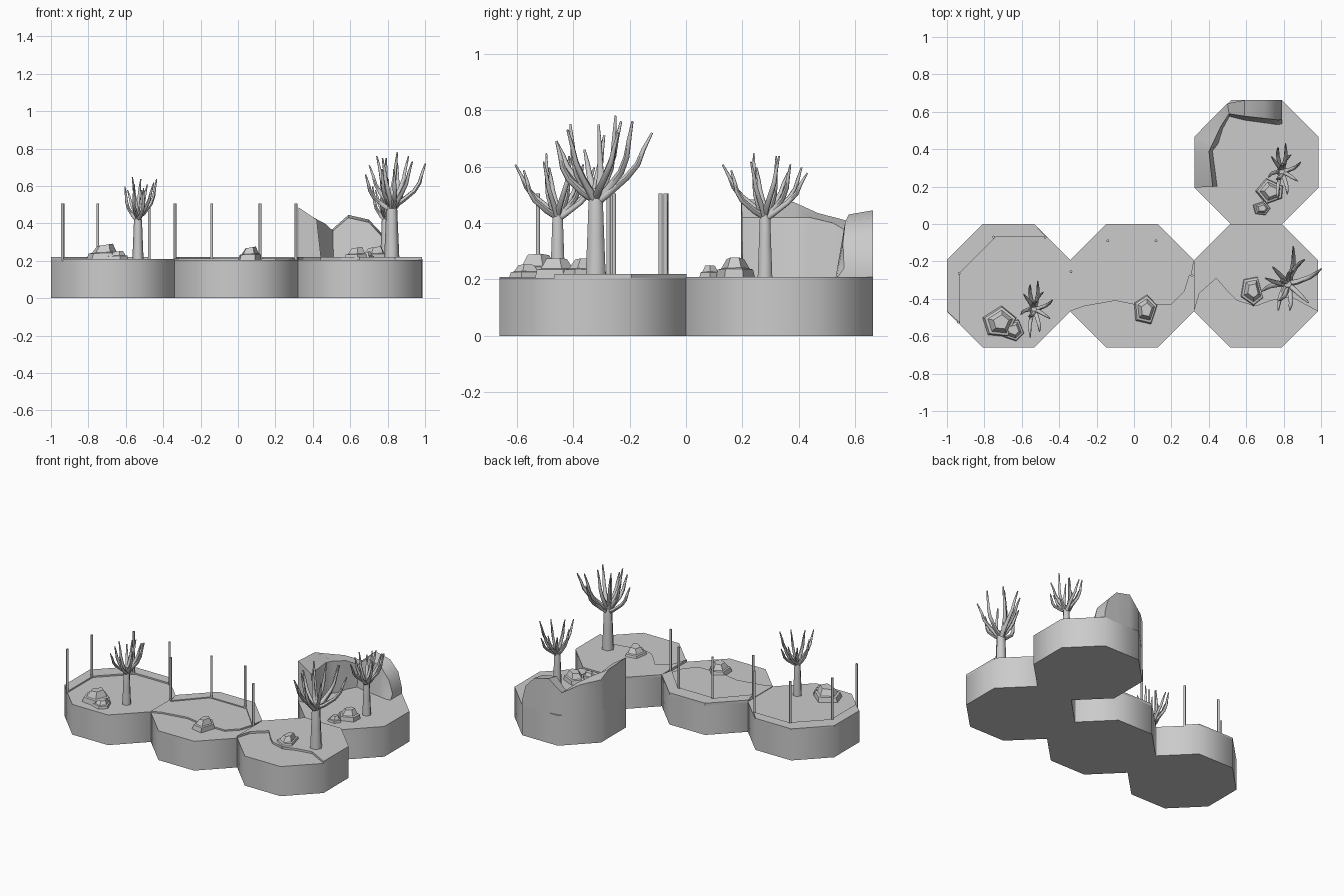
import bpy, bmesh, math, random
from mathutils import Vector

if "Cube" in bpy.data.objects:
    bpy.data.objects.remove(bpy.data.objects["Cube"])

random.seed(4)
R, K = 0.331, 0.137          # octagon half width and half side length
A, B, C, D = (-0.67, -0.33), (-0.01, -0.33), (0.652, -0.33), (0.655, 0.331)


def finish(name, bm, smooth=None):
    bmesh.ops.recalc_face_normals(bm, faces=bm.faces)
    me = bpy.data.meshes.new(name)
    bm.to_mesh(me)
    bm.free()
    ob = bpy.data.objects.new(name, me)
    bpy.context.collection.objects.link(ob)
    if smooth:
        bpy.ops.object.select_all(action='DESELECT')
        ob.select_set(True)
        bpy.context.view_layer.objects.active = ob
        bpy.ops.object.shade_smooth_by_angle(angle=math.radians(smooth))
    return ob


def loft(name, rings, smooth=None):
    """Skin a list of equal closed rings and cap both ends."""
    bm = bmesh.new()
    vs = [[bm.verts.new(p) for p in r] for r in rings]
    n = len(vs[0])
    for a, b in zip(vs, vs[1:]):
        for i in range(n):
            j = (i + 1) % n
            bm.faces.new((a[i], a[j], b[j], b[i]))
    bm.faces.new(vs[0])
    bm.faces.new(vs[-1])
    return finish(name, bm, smooth)


def prism(name, pts, z0, z1, smooth=None):
    return loft(name, [[(x, y, z) for x, y in pts] for z in (z0, z1)], smooth)


def octagon(c):
    """Corners counter-clockwise, starting at the lower right side."""
    o = [(R, -K), (R, K), (K, R), (-K, R), (-R, K), (-R, -K), (-K, -R), (K, -R)]
    return [(c[0] + x, c[1] + y) for x, y in o]


# Octagonal ground tiles
for name, c, h in (("left_tile", A, 0.209), ("middle_tile", B, 0.203),
                   ("right_tile", C, 0.205), ("back_tile", D, 0.209)):
    prism(name, octagon(c), 0, h, 50)

# Raised banks behind the shore lines
ob, oc, oa = octagon(B), octagon(C), octagon(A)
shore_b = [(-0.27, -0.44), (-0.1, -0.41), (0.0, -0.43), (0.08, -0.455),
           (0.12, -0.43), (0.2, -0.43), (0.27, -0.36)]
prism("middle_bank", ob[1:6] + shore_b, 0.203, 0.213)
shore_c = [(0.35, -0.37), (0.44, -0.29), (0.5, -0.36), (0.55, -0.41),
           (0.65, -0.44), (0.73, -0.41), (0.84, -0.39)]
prism("right_bank", oc[0:6] + shore_c, 0.205, 0.219)

# Low fence kerbs
kerb_a = [(-0.93, -0.53), (-0.93, -0.26), (-0.74, -0.07), (-0.47, -0.07)]
prism("left_kerb", oa[2:6] + kerb_a, 0.209, 0.219)
kerb_b = [(-0.32, -0.28), (-0.15, -0.095), (0.13, -0.095), (0.305, -0.28)]
prism("middle_kerb", ob[1:5] + kerb_b, 0.213, 0.22)

# Fence posts
for i, (x, y) in enumerate([(-0.94, -0.525), (-0.935, -0.265), (-0.75, -0.07),
                            (-0.475, -0.072), (-0.337, -0.255), (-0.14, -0.09),
                            (0.118, -0.09), (0.31, -0.275)]):
    ring = [(x + 0.0075 * math.cos(t * math.pi / 4), y + 0.0075 * math.sin(t * math.pi / 4))
            for t in range(8)]
    prism(f"fence_post_{i + 1}", ring, 0.2, 0.505, 50)

# Cliff wall: outer foot, inner foot, outer and inner crest heights
stations = [((0.324, 0.195), (0.445, 0.20), 0.485, 0.42),
            ((0.324, 0.38), (0.42, 0.39), 0.475, 0.42),
            ((0.324, 0.468), (0.45, 0.43), 0.435, 0.42),
            ((0.42, 0.565), (0.475, 0.51), 0.41, 0.40),
            ((0.50, 0.645), (0.51, 0.575), 0.365, 0.36),
            ((0.59, 0.662), (0.59, 0.555), 0.445, 0.43),
            ((0.70, 0.662), (0.70, 0.54), 0.42, 0.405),
            ((0.765, 0.662), (0.77, 0.53), 0.35, 0.33),
            ((0.792, 0.662), (0.792, 0.535), 0.25, 0.24)]
rings = []
for (ox, oy), (ix, iy), zo, zi in stations:
    tx, ty = ix + (ox - ix) * 0.2, iy + (oy - iy) * 0.2
    rings.append([(ox, oy, 0.205), (ox, oy, zo), (tx, ty, zi), (ix, iy, 0.205)])
loft("cliff_wall", rings, 45)


# Faceted rocks: stacked irregular rings
def rock(name, x, y, rx, ry, z, h, turn, sides=5):
    ang = [turn + (i + random.uniform(-0.2, 0.2)) * math.tau / sides for i in range(sides)]
    rings = []
    for s, t in ((1, 0), (0.9, 0.45), (0.72, 0.5), (0.45, 1)):
        rings.append([(x + rx * s * math.cos(a) + 0.1 * rx * t, y + ry * s * math.sin(a),
                       z + h * t * (1 + 0.08 * math.cos(a))) for a in ang])
    loft(name, rings)


rock("left_rock", -0.72, -0.525, 0.095, 0.09, 0.205, 0.08, 0.4)
rock("left_low_rock", -0.65, -0.565, 0.065, 0.065, 0.205, 0.045, 1.1)
rock("middle_rock", 0.06, -0.46, 0.068, 0.085, 0.203, 0.068, 0.3)
rock("right_rock", 0.63, -0.355, 0.07, 0.085, 0.205, 0.065, 0.9)
rock("back_rock", 0.725, 0.175, 0.078, 0.072, 0.205, 0.068, 0.5)
rock("back_small_rock", 0.68, 0.085, 0.05, 0.042, 0.205, 0.042, 1.4)


# Bare trees: tapered trunk and limbs swept from curves
def tree(name, base, r, fork, tips, k):
    cu = bpy.data.curves.new(name, 'CURVE')
    cu.dimensions = '3D'
    cu.bevel_depth = 1
    cu.bevel_resolution = 1
    cu.use_fill_caps = True

    def sweep(pts):
        sp = cu.splines.new('POLY')
        sp.points.add(len(pts) - 1)
        for p, (co, rad) in zip(sp.points, pts):
            p.co = (*co, 1)
            p.radius = rad

    sweep([(Vector((0, 0, 0)), r), (Vector((0, 0, fork * 0.5)), r * 0.84),
           (Vector((0, 0, fork * 0.9)), r * 0.72), (Vector((0, 0, fork * 1.08)), r * 0.5)])
    for i, (x, y, z) in enumerate(tips):
        z0 = fork * (0.9 + 0.03 * (i % 3))
        wob = 0.012 * k * (-1) ** i
        pts = []
        for s, t, rad in ((0, 0, 0.016), (0.25, 0.13, 0.014), (0.6, 0.36, 0.012),
                          (0.78, 0.55, 0.0105), (0.87, 0.76, 0.008), (1, 1, 0.004)):
            w = wob * math.sin(s * math.pi)
            pts.append((Vector((x * s - w, y * s + w, z0 + (z - z0) * t)), rad * k))
        sweep(pts)
    ob = bpy.data.objects.new(name, cu)
    ob.location = base
    bpy.context.collection.objects.link(ob)
    bpy.ops.object.select_all(action='DESELECT')
    ob.select_set(True)
    bpy.context.view_layer.objects.active = ob
    bpy.ops.object.convert(target='MESH')
    bpy.ops.object.shade_smooth_by_angle(angle=math.radians(60))


small = [(-0.07, -0.03, 0.39), (-0.055, 0.08, 0.37), (-0.02, 0.13, 0.39), (0.02, 0.15, 0.37),
         (0.05, 0.09, 0.40), (0.10, 0.05, 0.43), (0.085, -0.05, 0.41), (0.03, -0.12, 0.38),
         (-0.02, -0.15, 0.40), (-0.03, -0.04, 0.44), (0.015, 0.04, 0.43)]
big = [(-0.14, -0.04, 0.45), (-0.12, 0.03, 0.50), (-0.05, -0.14, 0.48), (0.03, 0.20, 0.51),
       (0.09, 0.13, 0.55), (0.18, 0.08, 0.51), (0.11, -0.10, 0.52), (0.01, -0.14, 0.48),
       (0.03, 0.07, 0.57), (-0.05, -0.09, 0.54), (-0.03, 0.01, 0.54), (-0.08, 0.09, 0.55)]
tree("left_tree", (-0.535, -0.455, 0.207), 0.03, 0.23, small, 0.8)
tree("back_tree", (0.79, 0.28, 0.207), 0.03, 0.23, small, 0.8)
tree("right_tree", (0.822, -0.32, 0.21), 0.041, 0.29, big, 1.0)
